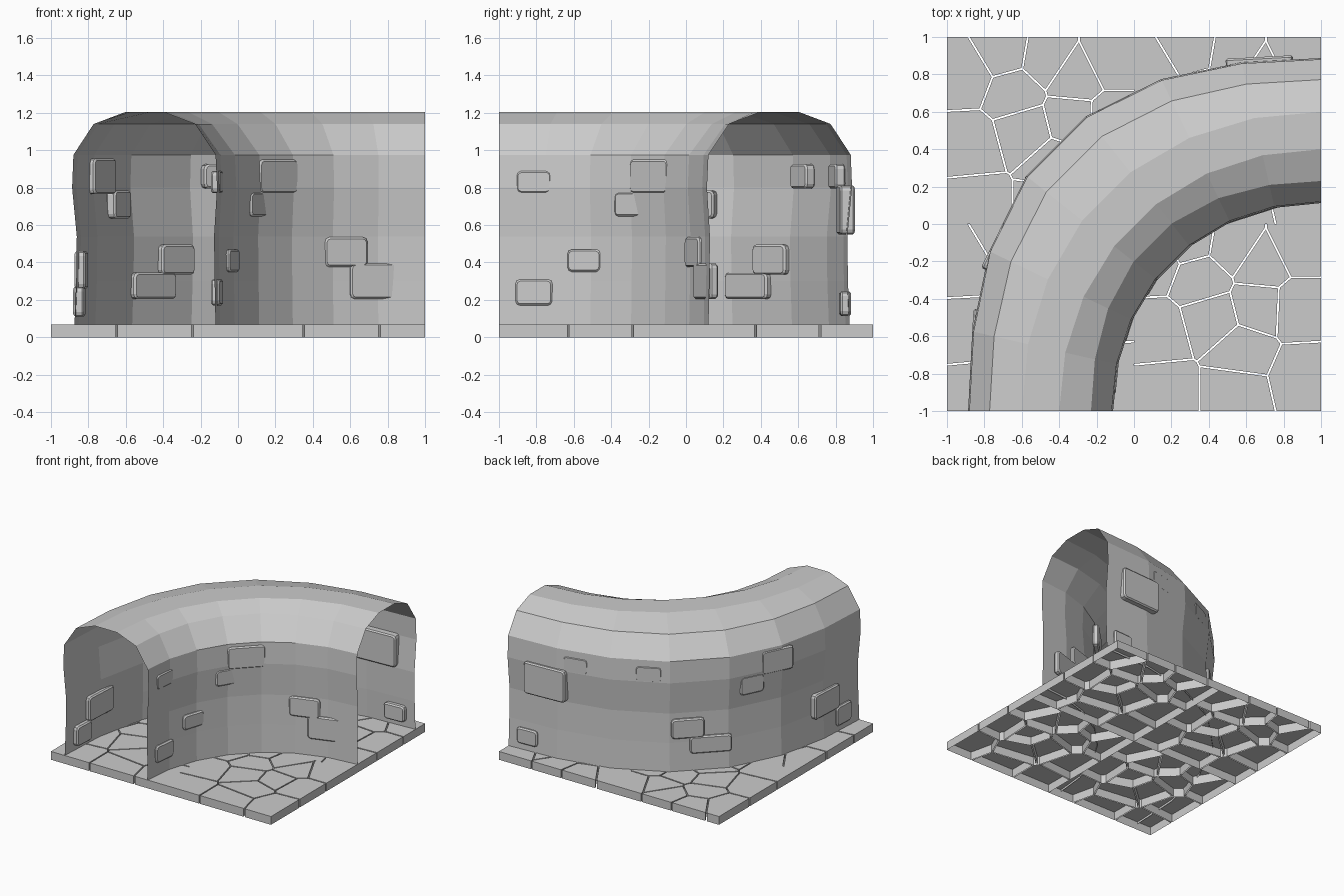
import bpy, bmesh
from math import sin, cos, radians
from mathutils import Vector

if "Cube" in bpy.data.objects:
    bpy.data.objects.remove(bpy.data.objects["Cube"])

CENTER = Vector((1, -1, 0))      # pivot of the quarter-turn tunnel
SEGS = 7
STEP = 90 / SEGS


def finish(bm, name):
    mesh = bpy.data.meshes.new(name)
    bm.to_mesh(mesh)
    bm.free()
    obj = bpy.data.objects.new(name, mesh)
    bpy.context.collection.objects.link(obj)
    return obj


def on_arc(r, bulge, deg, z):
    # the bend swells outwards towards its middle
    a = radians(deg)
    r += bulge * sin(2 * a) ** 2
    return CENTER + Vector((-r * cos(a), r * sin(a), z))


# Tunnel shell: arch profile (radius, bulge, height) swept round the bend
WALL_OUT, WALL_IN = (1.875, 0.135), (1.12, 0.014)
profile = [(1.875, .135, .05), (1.865, .135, .30), (1.862, .135, .54),
           (1.887, .135, .80), (1.88, .135, .975), (1.772, .112, 1.14),
           (1.6, .035, 1.205), (1.4, .015, 1.205), (1.23, .055, 1.14),
           (1.12, .014, .975), (1.112, .014, .80), (1.128, .014, .54),
           (1.125, .014, .30), (1.12, .014, .05)]
bm = bmesh.new()
rings = [[bm.verts.new(on_arc(r, b, i * STEP, z)) for r, b, z in profile]
         for i in range(SEGS + 1)]
for a, b in zip(rings, rings[1:]):
    for j in range(len(profile) - 1):
        bm.faces.new((a[j], a[j + 1], b[j + 1], b[j]))
finish(bm, "tunnel_shell")


# Wall bricks: bevelled blocks set through the wall facets
def add_brick(name, wall, deg, z, w, h, near, far):
    i = min(int(deg / STEP), SEGS - 1)
    p = on_arc(*wall, i * STEP, z)
    q = on_arc(*wall, (i + 1) * STEP, z)
    along = (q - p).normalized()
    out = Vector((-along.y, along.x, 0))
    pos = p.lerp(q, deg / STEP - i)
    bm = bmesh.new()
    bmesh.ops.create_cube(bm, size=1)
    for v in bm.verts:
        x, y, zz = v.co
        v.co = (pos + along * (x * w) + Vector((0, 0, zz * h))
                + out * (near + (y + .5) * (far - near)))
    # round the outline, then chamfer the face edges
    corners = [e for e in bm.edges
               if abs((e.verts[0].co - e.verts[1].co).normalized().dot(out)) > .9]
    bmesh.ops.bevel(bm, geom=corners, offset=.025, segments=2, profile=.5,
                    affect='EDGES')
    rims = [e for e in bm.edges
            if abs((e.verts[0].co - e.verts[1].co).normalized().dot(out)) < .5]
    bmesh.ops.bevel(bm, geom=rims, offset=.01, segments=1, affect='EDGES')
    bmesh.ops.recalc_face_normals(bm, faces=bm.faces)
    finish(bm, name)


# angle along bend, height, width, block height
outer_bricks = [(80, .68, .36, .26), (72.6, .86, .2, .13), (56, .86, .2, .13),
                (26.8, .86, .27, .19), (33, .71, .2, .15), (47.5, .415, .25, .16),
                (42.5, .275, .32, .14), (12, .36, .3, .2), (5.8, .19, .18, .16),
                (85, .18, .18, .13)]
inner_bricks = [(45.7, .86, .29, .18), (38, .71, .18, .13), (67.9, .455, .24, .16),
                (77, .3, .31, .19), (9.7, .83, .19, .12), (24, .41, .19, .12),
                (9.7, .24, .2, .14)]
for n, b in enumerate(outer_bricks):
    add_brick(f"outer_brick_{n}", WALL_OUT, *b, -.045, .035 if n == 0 else .012)
for n, b in enumerate(inner_bricks):
    add_brick(f"inner_brick_{n}", WALL_IN, *b, -.012, .035)


# Floor: one crazy-paving tile (cells round seed points), repeated four times
seeds = [Vector(s) for s in (
    (.15, .10), (.12, .42), (.55, .10), (.90, .18), (.58, .32), (.42, .50),
    (.36, .70), (.53, .88), (.68, .78), (.66, .56), (.88, .55), (.88, .88),
    (.10, .80), (.30, .92))]


def clip(poly, point, normal):
    # keep the part of a convex polygon behind the line
    res = []
    for a, b in zip(poly, poly[1:] + poly[:1]):
        da, db = (a - point).dot(normal), (b - point).dot(normal)
        if da <= 0:
            res.append(a)
        if da * db < 0:
            res.append(a.lerp(b, da / (da - db)))
    return res


def cell(seed, gap):
    poly = [Vector(c) for c in ((0, 0), (1, 0), (1, 1), (0, 1))]
    for other in seeds:
        if other != seed:
            n = (other - seed).normalized()
            poly = clip(poly, (seed + other) / 2 - n * gap, n)
    return poly


TOP, CHAMFER = .068, .011
for tx in (-1, 0):
    for ty in (-1, 0):
        bm = bmesh.new()
        for s in seeds:
            bm.faces.new([bm.verts.new((p.x + tx, p.y + ty, TOP))
                          for p in cell(s, .005)])
        rim = list(bm.verts)
        bmesh.ops.inset_individual(bm, faces=list(bm.faces), thickness=CHAMFER)
        edges = [e for e in bm.edges if e.is_boundary]
        for v in {v for e in edges for v in e.verts}:
            v.co.z = TOP - CHAMFER
        # open-bottomed stone sides
        ext = bmesh.ops.extrude_edge_only(bm, edges=edges)["geom"]
        for v in ext:
            if isinstance(v, bmesh.types.BMVert):
                v.co.z = 0
        bmesh.ops.recalc_face_normals(bm, faces=bm.faces)
        finish(bm, f"floor_stones_{tx + 1}_{ty + 1}")
